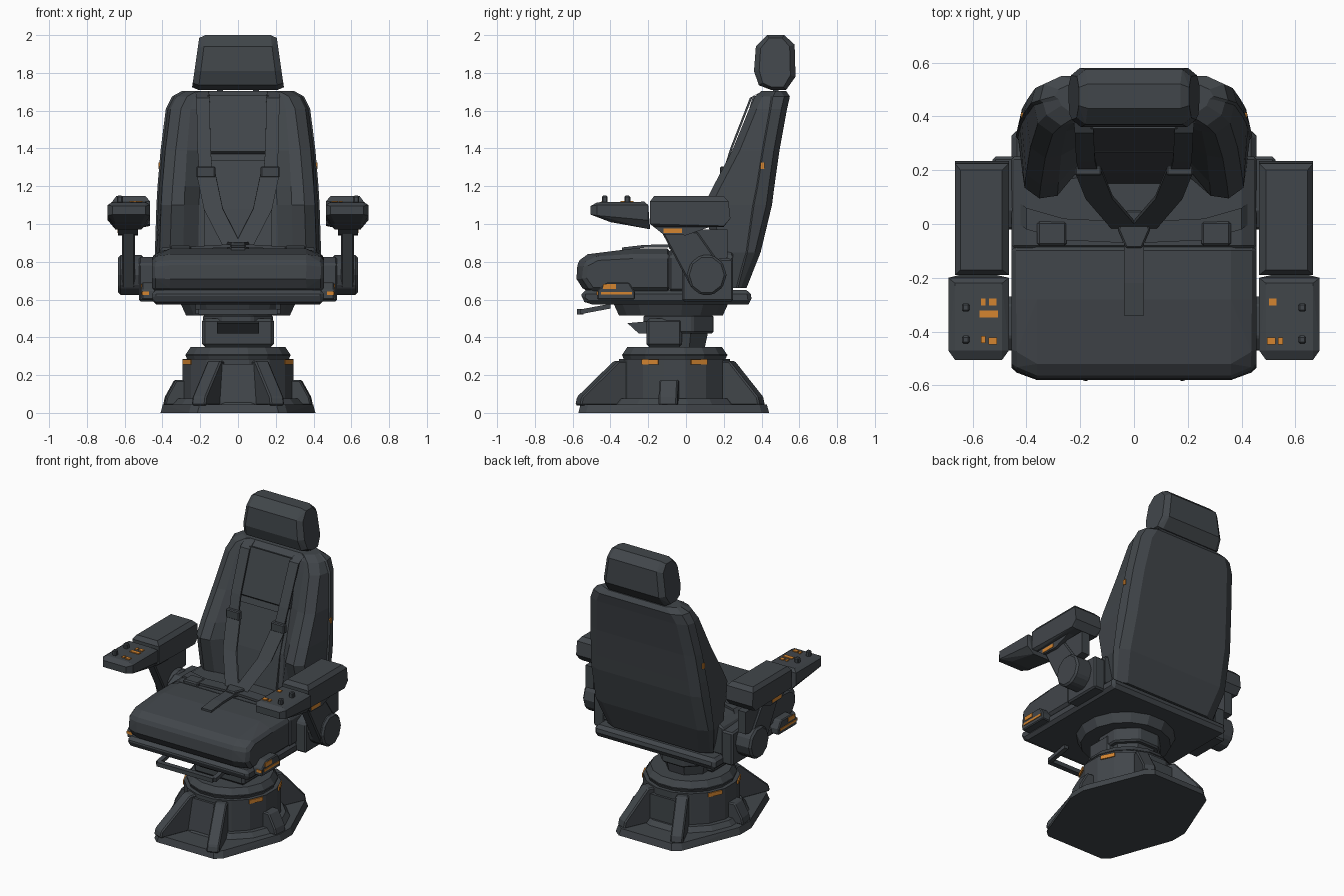
import bpy, bmesh, math
from mathutils import Vector, Matrix


def material(name, rgb):
    m = bpy.data.materials.new(name)
    m.diffuse_color = (*rgb, 1)
    return m


GREY = material("dark_grey", (0.053, 0.061, 0.069))
ORANGE = material("orange", (0.66, 0.235, 0.03))


def finish(name, bm, mat=GREY, bevel=0, seg=1):
    bmesh.ops.recalc_face_normals(bm, faces=bm.faces)
    me = bpy.data.meshes.new(name)
    bm.to_mesh(me)
    bm.free()
    me.materials.append(mat)
    ob = bpy.data.objects.new(name, me)
    bpy.context.collection.objects.link(ob)
    if bevel:
        b = ob.modifiers.new("bevel", 'BEVEL')
        b.width, b.segments, b.limit_method = bevel, seg, 'ANGLE'
        b.angle_limit = math.radians(35)
    return ob


def hull(name, pts, mat=GREY, bevel=0, seg=1):
    """Convex solid around a few points."""
    bm = bmesh.new()
    for p in pts:
        bm.verts.new(p)
    bmesh.ops.convex_hull(bm, input=bm.verts)
    bmesh.ops.delete(bm, geom=[v for v in bm.verts if not v.link_faces], context='VERTS')
    bmesh.ops.dissolve_limit(bm, angle_limit=0.02, verts=bm.verts, edges=bm.edges)
    return finish(name, bm, mat, bevel, seg)


def block(x0, x1, y0, y1, z0, z1):
    return [(x, y, z) for x in (x0, x1) for y in (y0, y1) for z in (z0, z1)]


def side(profile, x0, x1):
    """Points of a (y, z) profile swept from x0 to x1."""
    return [(x, y, z) for x in (x0, x1) for y, z in profile]


def disc(name, r0, r1, z0, z1, y=-0.06, n=16, bevel=0):
    pts = []
    for r, z in ((r0, z0), (r1, z1)):
        pts += [(r * math.cos((i + .5) * math.tau / n), y + r * math.sin((i + .5) * math.tau / n), z)
                for i in range(n)]
    return hull(name, pts, GREY, bevel)


def loft(name, rings, bevel=0):
    bm = bmesh.new()
    vs = [[bm.verts.new(p) for p in ring] for ring in rings]
    n = len(vs[0])
    for a, b in zip(vs, vs[1:]):
        for i in range(n):
            bm.faces.new((a[i], a[(i + 1) % n], b[(i + 1) % n], b[i]))
    bm.faces.new(vs[0])
    bm.faces.new(vs[-1])
    return finish(name, bm, GREY, bevel)


def strap(name, path, across, thick):
    a, t = Vector(across) / 2, Vector(thick) / 2
    for p, q in zip(path, path[1:]):
        hull(name, [Vector(c) + i * a + j * t for c in (p, q) for i in (-1, 1) for j in (-1, 1)])


# Six-sided floor plate and drum
C = -0.06
hull("base_plate", [(sx * x, y, z) for sx in (-1, 1) for z, g in ((0, 0), (.045, .012))
                    for x, y in ((.215 - g, -.57 + g), (.26 - g, -.53 + g), (.41 - g, -.12),
                                 (.41 - g, .0), (.25 - g, .40 - g), (.20 - g, .44 - g))])
disc("base_skirt", .36, .33, .04, .075)
disc("base_drum", .30, .30, .07, .285)
disc("turntable", .275, .285, .285, .31)
disc("turntable_top", .285, .255, .305, .35)
hull("front_cover", block(-.12, .12, -.37, -.2, .04, .26) + block(-.12, .12, -.40, -.2, .04, .06))
hull("rear_cover", block(-.10, .10, .1, .25, .04, .24))
for sx in (-1, 1):
    # Radial legs: front and rear corners, short side leg
    for dx, dy, k, top, w0 in ((.2, -.49, .545, .275, .04), (.2, .44, .50, .275, .04), (.32, -.03, .385, .175, .05)):
        d = Vector((sx * dx, dy, 0)).normalized()
        w = Vector((-d.y, d.x, 0)) * w0
        hull("base_leg", [Vector((0, C, z)) + d * r + s * w for s in (-1, 1)
                          for r, z in ((.22, top), (.335, top), (k, .085), (k + .01, .04), (.22, .04))],
             GREY, .008)
    # Orange marks on the drum
    for sy in (-1, 1):
        rot = Matrix.Translation((0, C, 0)) @ Matrix.Rotation(math.atan2(sy * .13, sx * .27), 4, 'Z')
        hull("drum_mark", [rot @ Vector(p) for p in block(.294, .3025, -.048, .048, .256, .282)], ORANGE)

# Column
disc("column_lower", .15, .17, .34, .43, -.04, 8)
disc("column_upper", .20, .20, .42, .52, -.04, 8, .01)
hull("column_front", block(-.19, .19, -.21, -.02, .35, .50), GREY, .015)
hull("column_lever", side([(-.31, .475), (-.2, .485), (-.2, .42), (-.25, .42)], -.11, .11))
disc("seat_bearing", .28, .31, .515, .58, -.08, 16)

# Adjustment bar under the front
bar = [(-.21, -.40, .565), (-.21, -.56, .535), (.21, -.56, .535), (.21, -.40, .565)]
strap("adjust_bar", bar[:2], (.03, 0, 0), (0, 0, .025))
strap("adjust_bar", bar[2:], (.03, 0, 0), (0, 0, .025))
strap("adjust_bar", bar[1:3], (0, .035, 0), (0, 0, .028))

# Seat pan and cushion
hull("seat_pan", side([(-.52, .575), (-.555, .60), (-.55, .65), (.34, .65), (.35, .585), (.33, .575)], -.455, .455), GREY, .02)
hull("seat_cushion", side([(-.54, .645), (-.58, .71), (-.575, .80), (-.52, .84), (-.28, .87), (-.08, .87),
                           (-.08, .645)], -.36, .36)
     + side([(-.50, .645), (-.545, .71), (-.535, .79), (-.47, .825), (-.28, .835), (-.08, .835),
             (-.08, .645)], -.455, .455), GREY, .018)
hull("seat_cushion_rear", block(-.455, .455, -.09, .25, .645, .83) + block(-.40, .40, -.09, .25, .645, .862), GREY, .01)

# Backrest: z, half width, centre front, bolster front, seam, back
BACK = [(.66, .40, .19, .19, .27, .32), (.85, .44, .17, .15, .32, .395), (1.10, .432, .20, .095, .355, .455),
        (1.20, .426, .235, .145, .375, .468), (1.39, .41, .295, .245, .405, .495),
        (1.61, .382, .36, .335, .445, .535), (1.675, .35, .375, .365, .455, .55), (1.705, .295, .41, .40, .47, .53)]


def ring(z, half):
    return [(x, y, z) for x, y in half] + [(-x, y, z) for x, y in reversed(half)]


loft("backrest_cushion", [ring(z, [(.21 * w / .44, yc), (.29 * w / .44, yf + .01), (w - .08, yf),
                                   (w - .025, yf + .04), (w - .008, ym + .01)])
                          for z, w, yc, yf, ym, yb in BACK])
loft("backrest_shell", [ring(z, [(w - .02, ym - .01), (w, ym + .005), (w - .015, yb - .03), (w - .08, yb)])
                        for z, w, yc, yf, ym, yb in BACK])
hull("backrest_upper_pad", [(s * x, y, z) for s in (-1, 1) for x, y, z in
                            ((.16, .355, 1.68), (.20, .27, 1.385), (.20, .30, 1.36), (.18, .42, 1.66))])
hull("lumbar_pad", [(s * x, y, z) for s in (-1, 1) for x, y, z in
                    ((.18, .265, 1.34), (.18, .19, 1.08), (.18, .15, .86), (.18, .30, 1.2), (.18, .25, .86))])

# Headrest
HEAD = [(.385, 1.735), (.36, 1.81), (.37, 1.94), (.43, 2.0), (.52, 2.0), (.575, 1.95),
        (.58, 1.78), (.53, 1.71), (.45, 1.71)]
hull("headrest", [(s * (.21 - (z - 1.71) * .13), y, z) for s in (-1, 1) for y, z in HEAD]
     + [(s * (.243 - (z - 1.71) * .13), .47 + (y - .47) * .75, 1.85 + (z - 1.85) * .9)
        for s in (-1, 1) for y, z in HEAD])
for sx in (-1, 1):
    hull("headrest_post", block(sx * .08, sx * .11, .46, .49, 1.66, 1.75))

# Harness
hull("harness_buckle", [(x, y, z) for x, y in ((-.06, -.02), (-.03, -.09), (.03, -.09), (.06, -.02), (.03, .05), (-.03, .05))
                        for z in (.865, .905)], GREY, .006)
strap("harness_crotch", [(0, -.06, .885), (0, -.22, .882), (0, -.34, .868)], (.075, 0, 0), (0, 0, .015))
for sx in (-1, 1):
    strap("harness_shoulder", [(sx * .19, .40, 1.70), (sx * .185, .345, 1.67), (sx * .18, .24, 1.40), (sx * .17, .20, 1.27)],
          (.07, 0, 0), (0, .014, .005))
    strap("harness_chest", [(sx * .17, .20, 1.27), (sx * .13, .10, 1.08), (sx * .035, -.01, .895)],
          (.1, 0, 0), (0, .014, .006))
    hull("harness_adjuster", block(sx * .12, sx * .22, .18, .215, 1.245, 1.305), GREY, .006)
    strap("harness_lap", [(sx * .04, -.03, .885), (sx * .26, -.02, .872), (sx * .40, .02, .868), (sx * .455, .06, .80)],
          (0, .08, 0), (0, 0, .016))
    hull("lap_clip", block(sx * .25, sx * .36, -.08, .01, .85, .885), GREY, .008)

# Armrests and their brackets
for sx in (-1, 1):
    hull("arm_bracket", side([(-.02, .59), (-.02, .79), (.05, .825), (.25, .815), (.25, .59)], sx * .44, sx * .525), GREY, .01)
    pivot = [(.11 + .105 * math.cos(i * math.tau / 10), .73 + .11 * math.sin(i * math.tau / 10)) for i in range(10)]
    hull("arm_pivot", side(pivot, sx * .50, sx * .635), GREY, .012)
    hull("arm_post", side([(-.13, .96), (.06, .96), (.20, .76), (.03, .66), (.005, .73)], sx * .545, sx * .615), GREY, .008)
    hull("arm_stay", side([(.02, .97), (.22, .97), (.22, .82), (.08, .80)], sx * .545, sx * .605))
    hull("arm_under", side([(-.19, 1.0), (-.12, .945), (.0, .94), (.17, 1.0)], sx * .53, sx * .635))
    hull("armrest_pad", side([(-.19, 1.0), (-.19, 1.12), (.225, 1.12), (.235, 1.03), (.2, .99)], sx * .465, sx * .665)
         + side([(-.17, .985), (-.17, 1.147), (.20, 1.147), (.20, .985)], sx * .49, sx * .645))
    hull("control_pad", [(sx * x, y, z) for x, y, z in
                         ((.465, -.20, 1.10), (.69, -.20, 1.10), (.465, -.47, 1.10), (.69, -.47, 1.10),
                          (.49, -.505, 1.095), (.665, -.505, 1.095), (.465, -.47, 1.045), (.69, -.47, 1.045),
                          (.49, -.505, 1.05), (.665, -.505, 1.05), (.465, -.20, 1.02), (.69, -.20, 1.02),
                          (.49, -.22, 1.118), (.665, -.22, 1.118), (.49, -.47, 1.115), (.665, -.47, 1.115),
                          (.51, -.40, 1.01), (.65, -.40, 1.01), (.51, -.19, .972), (.65, -.19, .972))])
    for y in (-.31, -.43):
        hull("control_knob", block(sx * .61, sx * .64, y - .015, y + .015, 1.11, 1.15), GREY, .006)
    # Orange marks on arm, seat side and backrest side
    hull("arm_mark", block(sx * .63, sx * .638, -.12, -.02, .952, .976), ORANGE)
    hull("seat_lever", side([(-.47, .60), (-.47, .65), (-.42, .69), (-.30, .69), (-.27, .64), (-.27, .60)], sx * .44, sx * .51), GREY, .006)
    for y0, y1, z0, z1 in ((-.45, -.285, .626, .641), (-.44, -.37, .655, .682)):
        hull("seat_mark", block(sx * .508, sx * .514, y0, y1, z0, z1), ORANGE)
    hull("seat_front_mark", block(sx * .47, sx * .508, -.474, -.466, .625, .643), ORANGE)
    hull("backrest_mark", block(sx * .412, sx * .42, .395, .415, 1.29, 1.325), ORANGE)

# Orange buttons: x, y, half width
for x, y, w in ((.515, -.29, .014), (.51, -.435, .016), (.545, -.435, .009), (-.525, -.29, .014), (-.56, -.29, .008),
                (-.54, -.335, .034), (-.525, -.435, .016), (-.56, -.43, .008)):
    hull("button", block(x - w, x + w, y - .013, y + .013, 1.112, 1.122), ORANGE)
